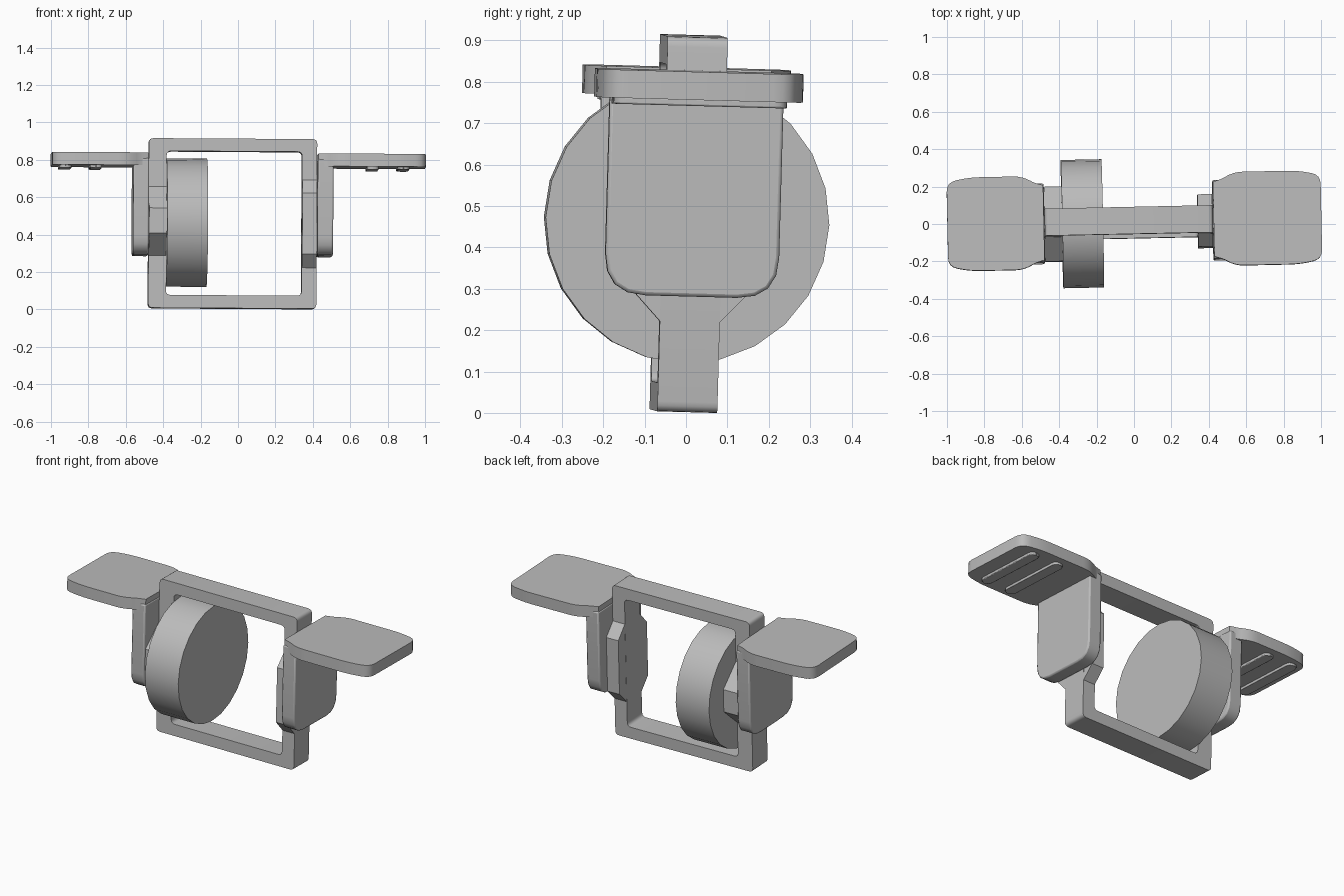
import bpy, bmesh
from math import radians, sin, cos, pi
from mathutils import Matrix, Vector, Euler

cube = bpy.data.objects.get("Cube")
if cube:
    bpy.data.objects.remove(cube, do_unlink=True)

grey = bpy.data.materials.new("plain_grey")
grey.use_nodes = True
COLOUR = (0.5, 0.5, 0.5, 1)
grey.diffuse_color = COLOUR
grey.node_tree.nodes["Principled BSDF"].inputs["Base Color"].default_value = COLOUR

# The whole assembly leans slightly about its middle
PIVOT = Vector((0, 0, 0.456))
LEAN = (Matrix.Translation(PIVOT + Vector((0, 0.007, 0)))
        @ Euler((radians(-1.6), radians(0.35), radians(1.2))).to_matrix().to_4x4()
        @ Matrix.Translation(-PIVOT))


def finish(name, bm, bevel=0, smooth=True):
    """Turn a bmesh into a leaning grey object."""
    bmesh.ops.recalc_face_normals(bm, faces=bm.faces)
    mesh = bpy.data.meshes.new(name)
    bm.to_mesh(mesh)
    bm.free()
    mesh.materials.append(grey)
    obj = bpy.data.objects.new(name, mesh)
    bpy.context.collection.objects.link(obj)
    obj.matrix_world = LEAN
    if bevel:
        mod = obj.modifiers.new("soft_edges", 'BEVEL')
        mod.width, mod.segments, mod.limit_method = bevel, 2, 'ANGLE'
        mod.angle_limit = radians(50)
    if smooth:
        bpy.ops.object.select_all(action='DESELECT')
        obj.select_set(True)
        bpy.context.view_layer.objects.active = obj
        bpy.ops.object.shade_smooth_by_angle(angle=radians(30))
    return obj


def rounded(corners, steps=4):
    """Outline from (a, b, radius) corners, each rounded by a curve."""
    out = []
    for i, (a, b, r) in enumerate(corners):
        p = Vector((a, b))
        if not r:
            out.append(p)
            continue
        before = Vector(corners[i - 1][:2]) - p
        after = Vector(corners[(i + 1) % len(corners)][:2]) - p
        start, end = p + before.normalized() * r, p + after.normalized() * r
        for k in range(steps + 1):
            t = k / steps
            out.append(start.lerp(p, t).lerp(p.lerp(end, t), t))
    return out


def rect(a0, a1, b0, b1, r):
    return rounded([(a0, b0, r), (a1, b0, r), (a1, b1, r), (a0, b1, r)])


def place(axis, p, d):
    return {'X': (d, p[0], p[1]), 'Y': (p[0], d, p[1]), 'Z': (p[0], p[1], d)}[axis]


def prism(name, outline, axis, lo, hi, bevel=0):
    """Extrude an outline along an axis."""
    bm = bmesh.new()
    ends = [[bm.verts.new(place(axis, p, d)) for p in outline] for d in (lo, hi)]
    for loop in ends:
        bm.faces.new(loop)
    n = len(outline)
    for i in range(n):
        j = (i + 1) % n
        bm.faces.new((ends[0][i], ends[0][j], ends[1][j], ends[1][i]))
    return finish(name, bm, bevel)


def window_frame(name, outer, inner, lo, hi):
    """Ring between two matching outlines, extruded along y."""
    bm = bmesh.new()
    o0, i0, i1, o1 = [[bm.verts.new(place('Y', p, d)) for p in line]
                      for line, d in ((outer, lo), (inner, lo), (inner, hi), (outer, hi))]
    n = len(outer)
    for a, b in ((o0, i0), (i0, i1), (i1, o1), (o1, o0)):
        for i in range(n):
            j = (i + 1) % n
            bm.faces.new((a[i], a[j], b[j], b[i]))
    return finish(name, bm)


def mirrored(half):
    """Mirror a bottom-to-top half profile across its first coordinate."""
    return half + [(-a, b) for a, b in reversed(half)]


# Upright rectangular frame
window_frame("frame", rect(-0.48, 0.42, 0.004, 0.911, 0.025),
             rect(-0.385, 0.34, 0.073, 0.843, 0.025), -0.0725, 0.0725)

# Widened middle of the frame's plain side
prism("frame_side_flange", mirrored([(0.07, 0.22), (0.14, 0.295), (0.14, 0.62), (0.07, 0.695)]),
      'X', 0.341, 0.419)

# Hub bar on the wheel side, flowing into the frame upright
low = [(0.2 - 0.13 * sin(t * pi / 8), 0.28 + 0.12 * (1 - cos(pi / 2 - t * pi / 8)) * 1.0)
       for t in range(4, -1, -1)]
high = [(a, 0.935 - b) for a, b in reversed(low)]
prism("hub_bar", mirrored(low + high), 'X', -0.479, -0.38)

# Wheel
wheel = bmesh.new()
bmesh.ops.create_cone(wheel, cap_ends=True, segments=24, radius1=0.343, radius2=0.343, depth=0.218,
                      matrix=Matrix.Translation((-0.276, 0, 0.462)) @ Matrix.Rotation(pi / 2, 4, 'Y'))
finish("wheel", wheel)

# Mounting brackets: upright plate, flat wing and grip ribs on each side
for side, s, shift in (("left", 1, 0), ("right", -1, 0.06)):
    inner, outer = sorted((s * (0.421 + shift), s * (0.505 + shift)))
    prism(side + "_bracket_plate",
          rounded([(-0.21, 0.284, 0.1), (0.21, 0.284, 0.1), (0.21, 0.8, 0), (-0.21, 0.8, 0)]),
          'X', inner, outer, 0.008)

    root = 0.424 + shift
    wing = [(root, -0.2, 0), (root + 0.05, -0.215, 0.02), (root + 0.11, -0.25, 0.05),
            (0.88, -0.25, 0.06), (1.0, -0.225, 0.05)]
    wing += [(x, -y, r) for x, y, r in reversed(wing)]
    prism(side + "_wing", rounded([(s * x, y, r) for x, y, r in wing]),
          'Z', 0.762, 0.83, 0.008)

    for k, x in enumerate((0.715, 0.88) if s > 0 else (0.765, 0.928)):
        prism(f"{side}_grip_rib_{k + 1}", rect(s * x - 0.032, s * x + 0.032, -0.21, 0.21, 0.032),
              'Z', 0.747, 0.765, 0.004)
